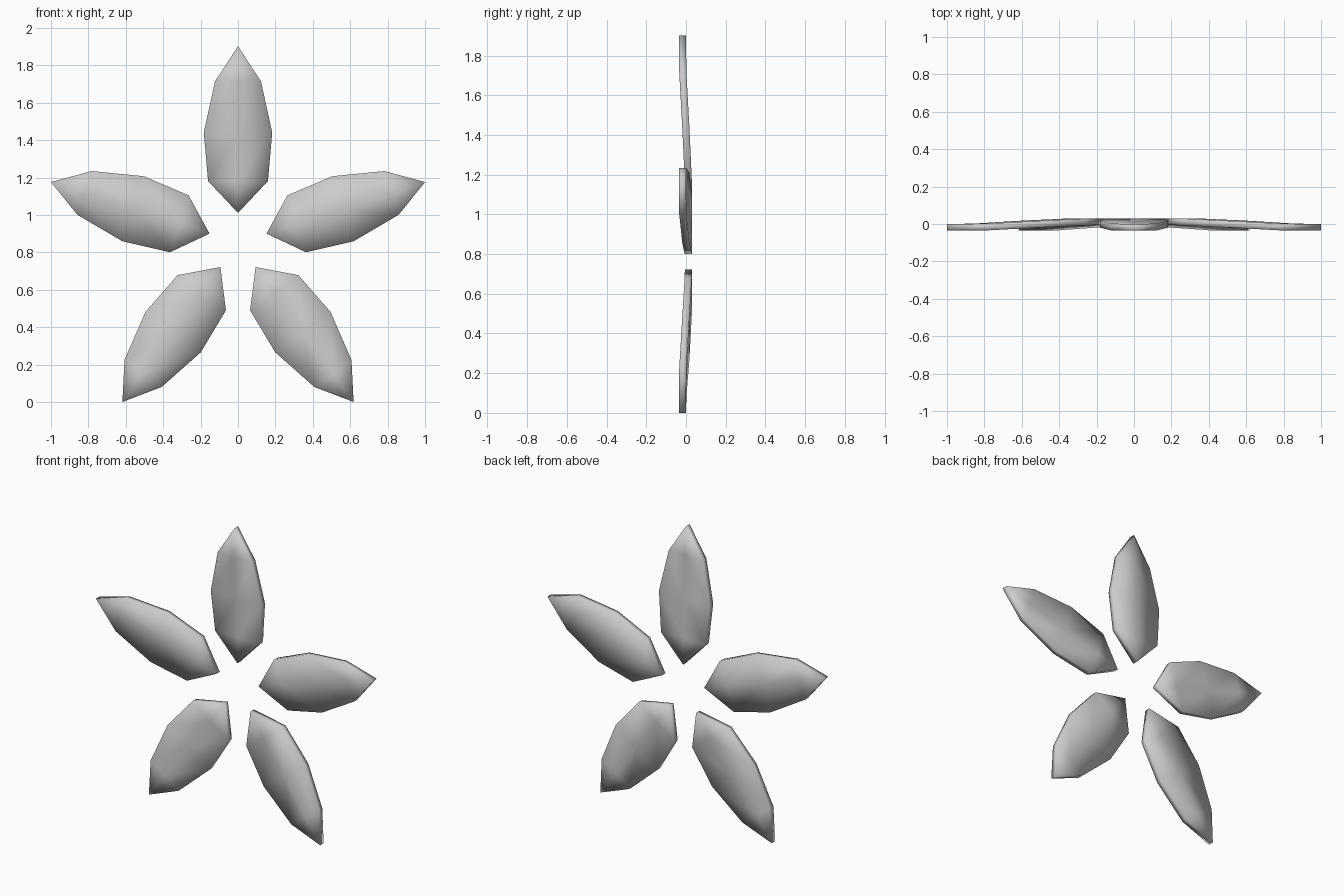
import bpy, bmesh
from math import sin, cos, pi

if "Cube" in bpy.data.objects:
    bpy.data.objects.remove(bpy.data.objects["Cube"])

CENTRE_Z = 0.8507
# radius from centre, half width, depth position
ROWS = [(0.16, 0.0, 0.012), (0.33, 0.16, 0.011), (0.59, 0.183, -0.001),
        (0.863, 0.123, -0.016), (1.0515, 0.0, -0.018)]
HALF_THICK = 0.018


def petal(index):
    a = index * 2 * pi / 5
    bm = bmesh.new()

    def vert(r, w, y):
        return bm.verts.new((r * sin(a) + w * cos(a), y,
                             CENTRE_Z + r * cos(a) - w * sin(a)))

    # front and back leaf sheets with a centre line
    sheets = []
    for side in (-HALF_THICK, HALF_THICK):
        grid = []
        for r, w, y in ROWS:
            offsets = (-w, 0, w) if w else (0,)
            grid.append([vert(r, o, y + side) for o in offsets])
        base, tip = grid[0][0], grid[-1][0]
        for k in (0, 1):
            bm.faces.new((base, grid[1][k], grid[1][k + 1]))
            for lo, hi in zip(grid[1:-2], grid[2:-1]):
                bm.faces.new((lo[k], hi[k], hi[k + 1], lo[k + 1]))
            bm.faces.new((grid[-2][k], tip, grid[-2][k + 1]))
        sheets.append([row[0] for row in grid] + [row[2] for row in grid[-2:0:-1]])

    # rim joining the two sheets
    front, back = sheets
    for i in range(len(front)):
        j = (i + 1) % len(front)
        bm.faces.new((front[i], front[j], back[j], back[i]))
    bmesh.ops.recalc_face_normals(bm, faces=bm.faces[:])
    for f in bm.faces:
        f.smooth = True

    mesh = bpy.data.meshes.new(f"petal_{index + 1}")
    bm.to_mesh(mesh)
    bm.free()
    bpy.context.collection.objects.link(bpy.data.objects.new(mesh.name, mesh))


# five petals around the open centre
for n in range(5):
    petal(n)
